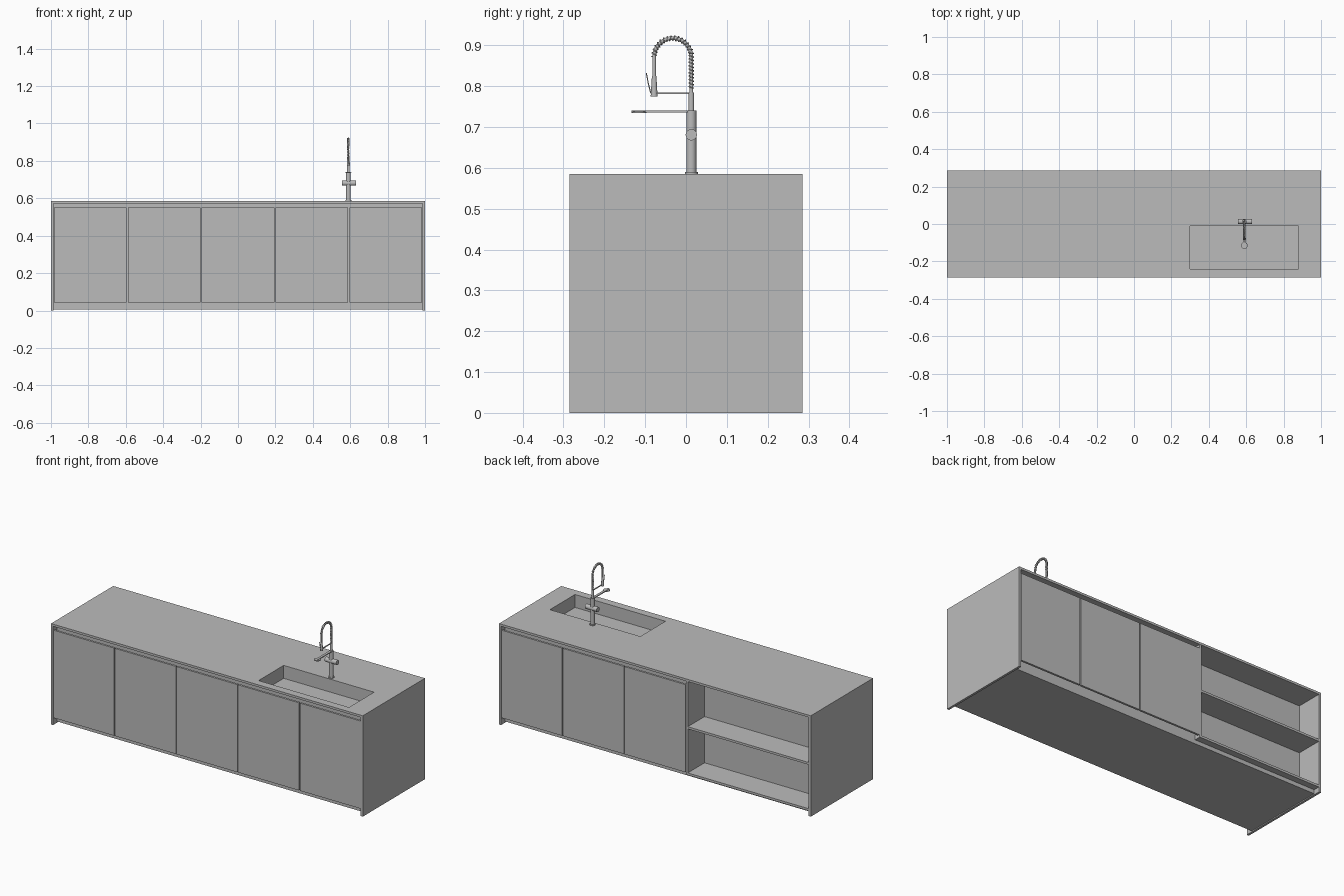
import bpy, bmesh
from math import pi, sin, cos
from mathutils import Vector

cube = bpy.data.objects.get("Cube")
if cube:
    bpy.data.objects.remove(cube, do_unlink=True)

GREY = (0.5, 0.5, 0.5, 1)
mat = bpy.data.materials.new("plain grey")
mat.use_nodes = True
mat.diffuse_color = GREY
mat.node_tree.nodes["Principled BSDF"].inputs["Base Color"].default_value = GREY


def add_object(name, data):
    data.materials.append(mat)
    ob = bpy.data.objects.new(name, data)
    bpy.context.collection.objects.link(ob)
    return ob


def box_bmesh(x, y, z):
    bm = bmesh.new()
    bmesh.ops.create_cube(bm, size=1)
    for v in bm.verts:
        v.co = [sum(r) / 2 + c * (r[1] - r[0]) for r, c in zip((x, y, z), v.co)]
    return bm


def finish(name, bm):
    me = bpy.data.meshes.new(name)
    bm.to_mesh(me)
    bm.free()
    return add_object(name, me)


def box(name, x, y, z):
    return finish(name, box_bmesh(x, y, z))


def rod(name, a, b, r, r2=None, sides=24):
    a, b = Vector(a), Vector(b)
    bm = bmesh.new()
    bmesh.ops.create_cone(bm, cap_ends=True, segments=sides, radius1=r,
                          radius2=r if r2 is None else r2, depth=(b - a).length)
    turn = (b - a).to_track_quat('Z', 'Y')
    for v in bm.verts:
        v.co = turn @ v.co + (a + b) / 2
    for f in bm.faces:
        f.smooth = len(f.verts) == 4
    for e in bm.edges:
        e.smooth = all(f.smooth for f in e.link_faces)
    return finish(name, bm)


def tube(name, points, r, res=3):
    cu = bpy.data.curves.new(name, 'CURVE')
    cu.dimensions = '3D'
    cu.bevel_depth, cu.bevel_resolution, cu.use_fill_caps = r, res, True
    sp = cu.splines.new('POLY')
    sp.points.add(len(points) - 1)
    for p, co in zip(sp.points, points):
        p.co = (*co, 1)
    return add_object(name, cu)


# Main dimensions
W, D, H = 1.0, 0.285, 0.585
T = 0.013                 # board thickness
TOP = H - T               # underside of the worktop
IN = W - T                # inner face of the end panels
LOW, HIGH = 0.042, 0.55   # door range
REC = 0.247               # recessed carcass face
SINK_X, SINK_Y, SINK_DEPTH = (0.30, 0.88), (-0.24, -0.01), 0.075

# Worktop with sunken basin
bm = box_bmesh((-W, W), (-D, D), (TOP, H))
for axis, cuts in ((0, SINK_X), (1, SINK_Y)):
    for c in cuts:
        co, no = Vector(), Vector()
        co[axis], no[axis] = c, 1
        bmesh.ops.bisect_plane(bm, geom=bm.verts[:] + bm.edges[:] + bm.faces[:],
                               plane_co=co, plane_no=no)
centre = Vector((sum(SINK_X) / 2, sum(SINK_Y) / 2))
inner = [f for f in bm.faces if abs(f.normal.z) > 0.9
         and (f.calc_center_median().xy - centre).length < 0.01]
inner.sort(key=lambda f: f.calc_center_median().z)
bmesh.ops.delete(bm, geom=inner[:1], context='FACES_ONLY')
new = bmesh.ops.extrude_face_region(bm, geom=inner[1:])["geom"]
bmesh.ops.translate(bm, vec=(0, 0, -SINK_DEPTH),
                    verts=[g for g in new if isinstance(g, bmesh.types.BMVert)])
if inner[1].is_valid and inner[1] not in new:
    bmesh.ops.delete(bm, geom=[inner[1]], context='FACES_ONLY')
finish("worktop_with_basin", bm)

# End panels and carcass
for side, s in (("right", -1), ("left", 1)):
    box(side + "_end_panel", sorted((s * IN, s * W)), (-D, D), (0, TOP))
box("bottom_board", (-IN, IN), (-REC, REC), (0.006, 0.018))
box("front_carcass_board", (-IN, IN), (-REC, 0.006 - REC), (0.006, TOP))
box("back_carcass_board", (-0.2, IN), (REC - T, REC), (0.006, TOP))
box("back_plinth", (-IN, -0.2), (REC - T, REC), (0.006, LOW - T))

# Doors: five at the front, three at the back
step, gap = 2 * IN / 5, 0.003
for i in range(5):
    x = (-IN + i * step + gap, -IN + (i + 1) * step - gap)
    box(f"front_door_{i + 1}", x, (-D + 0.001, -D + T), (LOW, HIGH))
    if i > 1:
        box(f"back_door_{i - 1}", x, (D - T, D - 0.001), (LOW, HIGH))

# Open shelf niche at the back
NICHE_X, BACK = -IN + 2 * step, 0.13
box("niche_divider", (NICHE_X - T, NICHE_X), (BACK, D - 0.001), (LOW - T, TOP))
box("niche_back", (-IN, NICHE_X), (BACK - T, BACK), (LOW - T, TOP))
for name, z in (("niche_floor", LOW), ("niche_shelf", 0.31)):
    box(name, (-IN, NICHE_X - T), (BACK, D - 0.001), (z - T, z))

# Tap body
X, Y, YH = 0.59, 0.013, -0.078
rod("tap_base", (X, Y, H), (X, Y, H + 0.005), 0.016)
rod("tap_column", (X, Y, H), (X, Y, 0.74), 0.0122)
rod("tap_neck", (X, Y, 0.74), (X, Y, 0.785), 0.007)
rod("tap_mixer_handle", (0.555, Y, 0.681), (0.63, Y, 0.681), 0.0138)
box("tap_spout", (X - 0.007, X + 0.007), (-0.134, Y), (0.735, 0.74))
rod("tap_spout_disc", (X, -0.115, 0.734), (X, -0.115, 0.738), 0.018)
box("tap_bracket", (X - 0.003, X + 0.003), (YH, Y), (0.781, 0.785))

# Arched hose with a coiled spring around it
ARC_Z, R = 0.872, (Y - YH) / 2
RISE, BEND, FALL = ARC_Z - 0.785, pi * R, ARC_Z - 0.82


def hose(d):
    """Point and outward direction at distance d along the hose."""
    if d < RISE:
        return Vector((X, Y, 0.785 + d)), Vector((0, 1, 0))
    a = min((d - RISE) / R, pi)
    out = Vector((0, cos(a), sin(a)))
    p = Vector((X, Y - R, ARC_Z)) + R * out
    p.z -= max(0, d - RISE - BEND)
    return p, out


total = RISE + BEND + FALL
tube("tap_hose", [hose(total * i / 60)[0] for i in range(61)], 0.0048)
coil, turns, per = [], 26, 14
for i in range(turns * per + 1):
    p, out = hose(0.01 + (RISE + BEND - 0.01) * i / (turns * per))
    a = 2 * pi * i / per
    coil.append(p + 0.0058 * (cos(a) * out + sin(a) * Vector((1, 0, 0))))
tube("tap_spring", coil, 0.0014, 1)

# Spray head and its trigger
rod("spray_head", (X, YH, 0.775), (X, YH, 0.825), 0.0085, 0.0055)
tube("spray_trigger", [(X, -0.086, 0.782), (X, -0.092, 0.805), (X, -0.097, 0.832)], 0.0015, 1)
